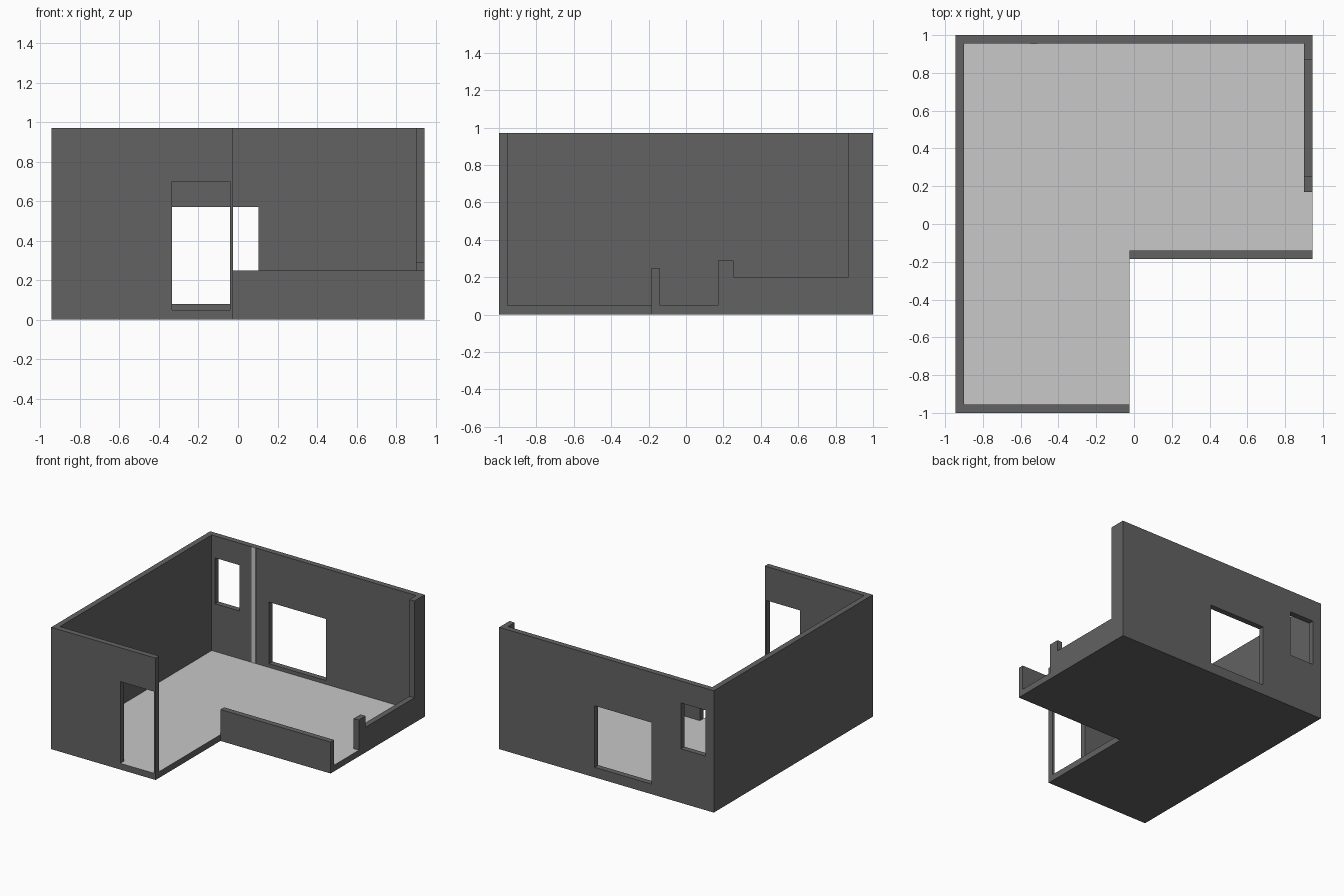
import bpy
import bmesh
from mathutils import Vector

if "Cube" in bpy.data.objects:
    bpy.data.objects.remove(bpy.data.objects["Cube"], do_unlink=True)

# Main dimensions
SIDE, END = 0.945, 1.0
THICK, FLOOR, TOP = 0.045, 0.05, 0.97
INNER_X, INNER_Y = SIDE - THICK, END - THICK
NOTCH_X, NOTCH_Y = -0.025, -0.185


def make_material(name, value):
    mat = bpy.data.materials.new(name)
    mat.use_nodes = True
    colour = (value, value, value, 1)
    mat.diffuse_color = colour
    mat.node_tree.nodes["Principled BSDF"].inputs["Base Color"].default_value = colour
    return mat


dark_grey = make_material("dark grey wall", 0.123)
light_grey = make_material("light grey floor", 0.58)


def finish(name, bm, *mats):
    bmesh.ops.recalc_face_normals(bm, faces=bm.faces)
    mesh = bpy.data.meshes.new(name)
    for mat in mats:
        mesh.materials.append(mat)
    bm.to_mesh(mesh)
    bm.free()
    obj = bpy.data.objects.new(name, mesh)
    bpy.context.collection.objects.link(obj)
    return obj


def extrude(bm, offset):
    geom = bmesh.ops.extrude_face_region(bm, geom=bm.faces[:])["geom"]
    verts = [g for g in geom if isinstance(g, bmesh.types.BMVert)]
    bmesh.ops.translate(bm, verts=verts, vec=offset)


def wall(name, along, start, end, near, openings=(), top=TOP,
         thick=THICK, mat=dark_grey):
    """Wall along x or y; openings are (start, end, bottom, top)."""
    bm = bmesh.new()
    us = sorted({start, end, *(u for o in openings for u in o[:2])})
    zs = sorted({FLOOR, top, *(z for o in openings for z in o[2:])})
    grid = {(u, z): bm.verts.new((u, near, z) if along == "x" else (near, u, z))
            for u in us for z in zs}
    for u0, u1 in zip(us, us[1:]):
        for z0, z1 in zip(zs, zs[1:]):
            u, z = (u0 + u1) / 2, (z0 + z1) / 2
            if not any(a < u < b and c < z < d for a, b, c, d in openings):
                bm.faces.new([grid[u0, z0], grid[u1, z0], grid[u1, z1], grid[u0, z1]])
    loose = [v for v in bm.verts if not v.link_faces]
    bmesh.ops.delete(bm, geom=loose, context="VERTS")
    extrude(bm, Vector((0, thick, 0) if along == "x" else (thick, 0, 0)))
    return finish(name, bm, mat)


# L-shaped floor slab with a light upper surface
bm = bmesh.new()
outline = [(-SIDE, -END), (NOTCH_X, -END), (NOTCH_X, NOTCH_Y),
           (SIDE, NOTCH_Y), (SIDE, END), (-SIDE, END)]
bm.faces.new([bm.verts.new((x, y, 0)) for x, y in outline])
extrude(bm, Vector((0, 0, FLOOR)))
bmesh.ops.recalc_face_normals(bm, faces=bm.faces)
for face in bm.faces:
    face.material_index = int(face.normal.z > 0.5)
finish("floor_slab", bm, dark_grey, light_grey)

# Solid left-hand wall, and back wall with two windows
wall("side_wall", "y", -END, END, -SIDE)
wall("back_wall", "x", -INNER_X, SIDE, INNER_Y,
     [(-0.87, -0.655, 0.43, 0.795), (-0.395, 0.105, 0.08, 0.57)])

# Front wall with a doorway
wall("front_wall", "x", -INNER_X, NOTCH_X, -END, [(-0.335, -0.04, FLOOR, 0.70)])

# Low terrace wall
wall("low_wall", "x", NOTCH_X, SIDE, NOTCH_Y, top=0.25)

# Stepped wall with a post, a low sill and a full-height return
wall("stepped_wall", "y", 0.17, INNER_Y, INNER_X,
     [(0.17, 0.255, 0.29, TOP), (0.255, 0.87, 0.2, TOP)])

# Pale strip on the inside of the back wall
wall("wall_strip", "x", -0.55, -0.512, INNER_Y - 0.002, thick=0.002, mat=light_grey)
